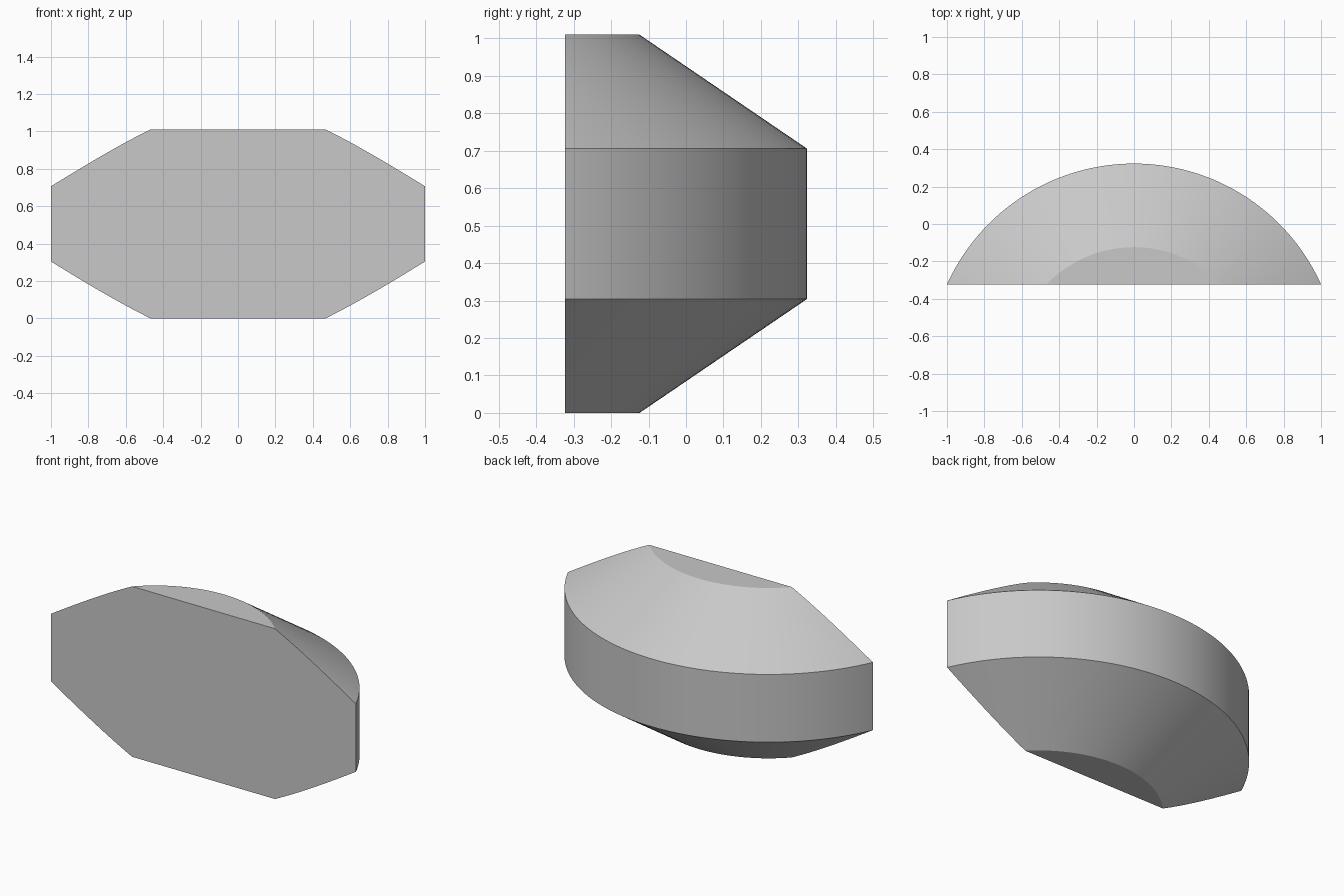
import bpy
import bmesh
import math
from mathutils import Vector

cube = bpy.data.objects.get("Cube")
if cube:
    bpy.data.objects.remove(cube, do_unlink=True)

# Main dimensions
HEIGHT = 1.01
BAND_LOW, BAND_HIGH = 0.304, 0.706
OUTER, INNER = 1.097, 0.65
BACK = 0.323
AXIS_Y = BACK - OUTER
SEGMENTS = 160

# Single grey material
grey = bpy.data.materials.new("plain_grey")
grey.use_nodes = True
colour = (0.58, 0.58, 0.58, 1)
grey.diffuse_color = colour
grey.node_tree.nodes["Principled BSDF"].inputs["Base Color"].default_value = colour

# Turn the bevelled drum profile around its vertical axis
bm = bmesh.new()
profile = [(0, 0), (INNER, 0), (OUTER, BAND_LOW),
           (OUTER, BAND_HIGH), (INNER, HEIGHT), (0, HEIGHT)]
verts = [bm.verts.new((0, AXIS_Y + r, z)) for r, z in profile]
edges = [bm.edges.new(pair) for pair in zip(verts, verts[1:])]
bmesh.ops.spin(bm, geom=verts + edges, cent=(0, AXIS_Y, 0), axis=(0, 0, 1),
               angle=math.tau, steps=SEGMENTS, use_duplicate=False)
bmesh.ops.remove_doubles(bm, verts=bm.verts[:], dist=0.0001)

# Slice off the front and close it with one flat face
bmesh.ops.bisect_plane(bm, geom=bm.verts[:] + bm.edges[:] + bm.faces[:],
                       plane_co=Vector((0, -BACK, 0)),
                       plane_no=Vector((0, 1, 0)), clear_inner=True)
rim = [e for e in bm.edges if e.is_boundary]
bmesh.ops.holes_fill(bm, edges=rim, sides=0)
bmesh.ops.recalc_face_normals(bm, faces=bm.faces[:])

mesh = bpy.data.meshes.new("bevelled_drum_segment")
bm.to_mesh(mesh)
bm.free()
mesh.materials.append(grey)
body = bpy.data.objects.new("bevelled_drum_segment", mesh)
bpy.context.collection.objects.link(body)

# Smooth curved walls, sharp rims
bpy.ops.object.select_all(action="DESELECT")
body.select_set(True)
bpy.context.view_layer.objects.active = body
bpy.ops.object.shade_smooth_by_angle(angle=math.radians(25))
